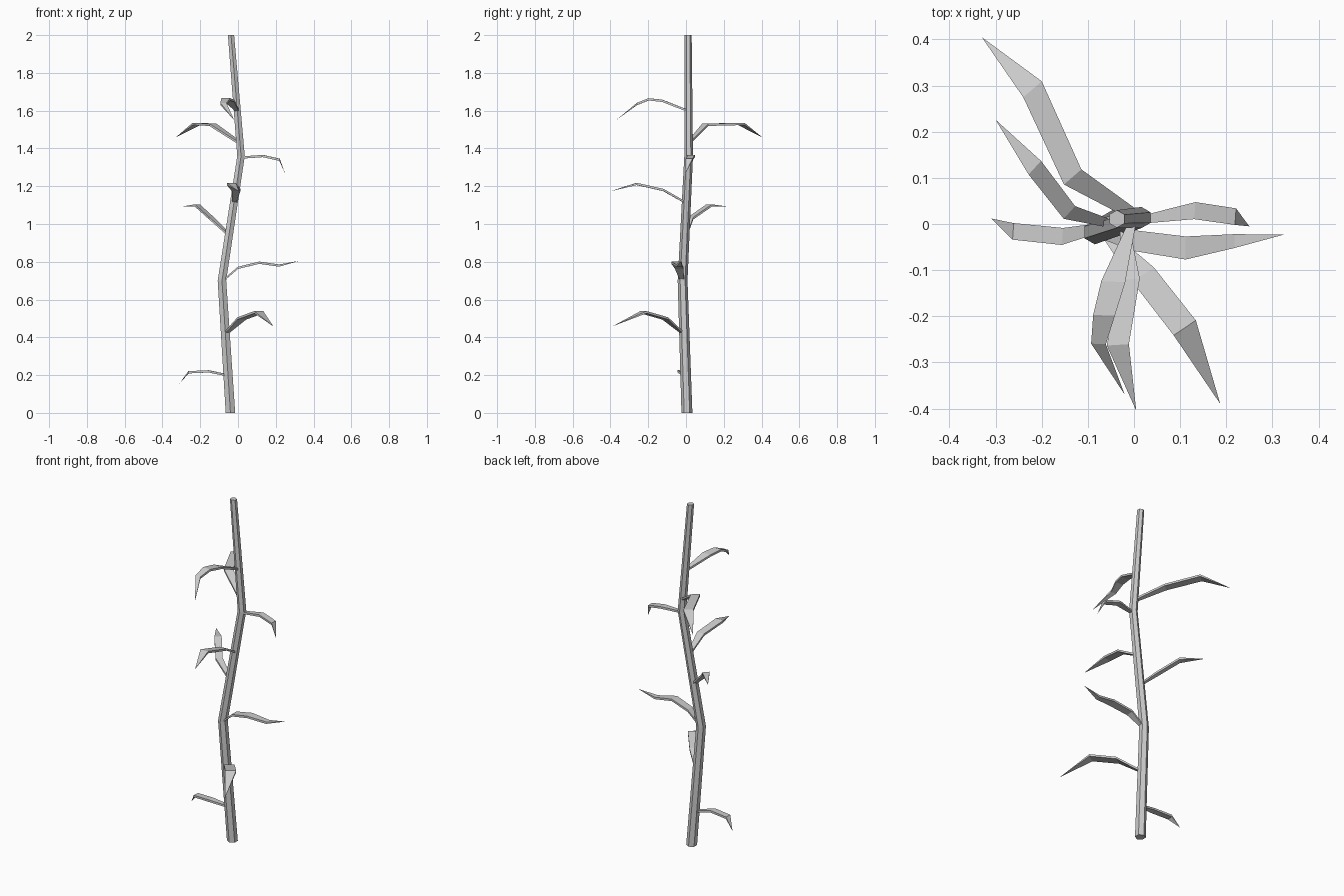
import bpy, math
from mathutils import Vector


def make_object(name, verts, faces):
    mesh = bpy.data.meshes.new(name)
    mesh.from_pydata(verts, [], faces)
    mesh.update()
    obj = bpy.data.objects.new(name, mesh)
    bpy.context.collection.objects.link(obj)
    return obj


def bridge(rings, n):
    """Quads joining consecutive rings of n vertices."""
    return [(r * n + i, r * n + (i + 1) % n, (r + 1) * n + (i + 1) % n, (r + 1) * n + i)
            for r in range(rings - 1) for i in range(n)]


def make_stem(path):
    verts = []
    for x, y, z, r in path:
        for i in range(6):
            a = math.radians(30 + 60 * i)
            verts.append((x + r * math.cos(a), y + r * math.sin(a), z))
    last = (len(path) - 1) * 6
    faces = bridge(len(path), 6)
    faces += [tuple(range(5, -1, -1)), tuple(range(last, last + 6))]
    make_object("stem", verts, faces)


def make_leaf(name, path, widths, thick=0.012):
    """Thin blade swept along centre points, ending in a pointed tip."""
    pts = [Vector(p) for p in path]
    d = pts[-1] - pts[0]
    side = Vector((d.y, -d.x, 0)).normalized()
    verts = []
    for p, w in zip(pts[:-1], widths):
        s, t = side * w / 2, Vector((0, 0, thick / 2))
        verts += [p + s + t, p - s + t, p - s - t, p + s - t]
    n = len(pts) - 1
    faces = bridge(n, 4) + [(3, 2, 1, 0)]
    tip, b = len(verts), (n - 1) * 4
    verts.append(pts[-1])
    faces += [(b + i, b + (i + 1) % 4, tip) for i in range(4)]
    make_object(name, verts, faces)


# Bent hexagonal stem: x, y, z, radius
make_stem([(-0.04, 0.005, 0, 0.029), (-0.085, -0.018, 0.7, 0.026),
           (0.016, 0.014, 1.36, 0.023), (-0.037, 0.011, 2, 0.019)])

# Leaves from the bottom up: base, folds, tip
W = (0.02, 0.05, 0.05)
N = (0.018, 0.037, 0.036)
leaves = [
    ([(-0.06, -0.005, 0.2), (-0.155, -0.027, 0.22), (-0.262, -0.016, 0.215), (-0.31, 0.012, 0.155)], N),
    ([(-0.065, -0.015, 0.42), (0.02, -0.11, 0.5), (0.11, -0.225, 0.533), (0.187, -0.39, 0.458)], (0.02, 0.056, 0.058)),
    ([(-0.08, -0.02, 0.7), (0.0, -0.036, 0.768), (0.112, -0.052, 0.795), (0.218, -0.037, 0.78), (0.325, -0.023, 0.805)],
     (0.018, 0.045, 0.05, 0.03)),
    ([(-0.05, 0.0, 0.945), (-0.14, 0.025, 1.03), (-0.215, 0.122, 1.098), (-0.30, 0.226, 1.092)], (0.02, 0.037, 0.04)),
    ([(-0.02, -0.005, 1.115), (-0.01, -0.12, 1.18), (-0.035, -0.262, 1.212), (0.005, -0.405, 1.172)], (0.02, 0.045, 0.048)),
    ([(0.02, 0.01, 1.352), (0.132, 0.029, 1.36), (0.22, 0.016, 1.34), (0.25, -0.005, 1.265)], N),
    ([(0.008, 0.015, 1.43), (-0.133, 0.102, 1.525), (-0.22, 0.292, 1.53), (-0.33, 0.405, 1.458)], (0.025, 0.05, 0.053)),
    ([(-0.005, -0.0, 1.603), (-0.045, -0.125, 1.652), (-0.065, -0.198, 1.66), (-0.077, -0.26, 1.635), (-0.02, -0.37, 1.55)],
     (0.018, 0.052, 0.047, 0.032)),
]
for i, (path, widths) in enumerate(leaves, 1):
    make_leaf(f"leaf_{i}", path, widths)
